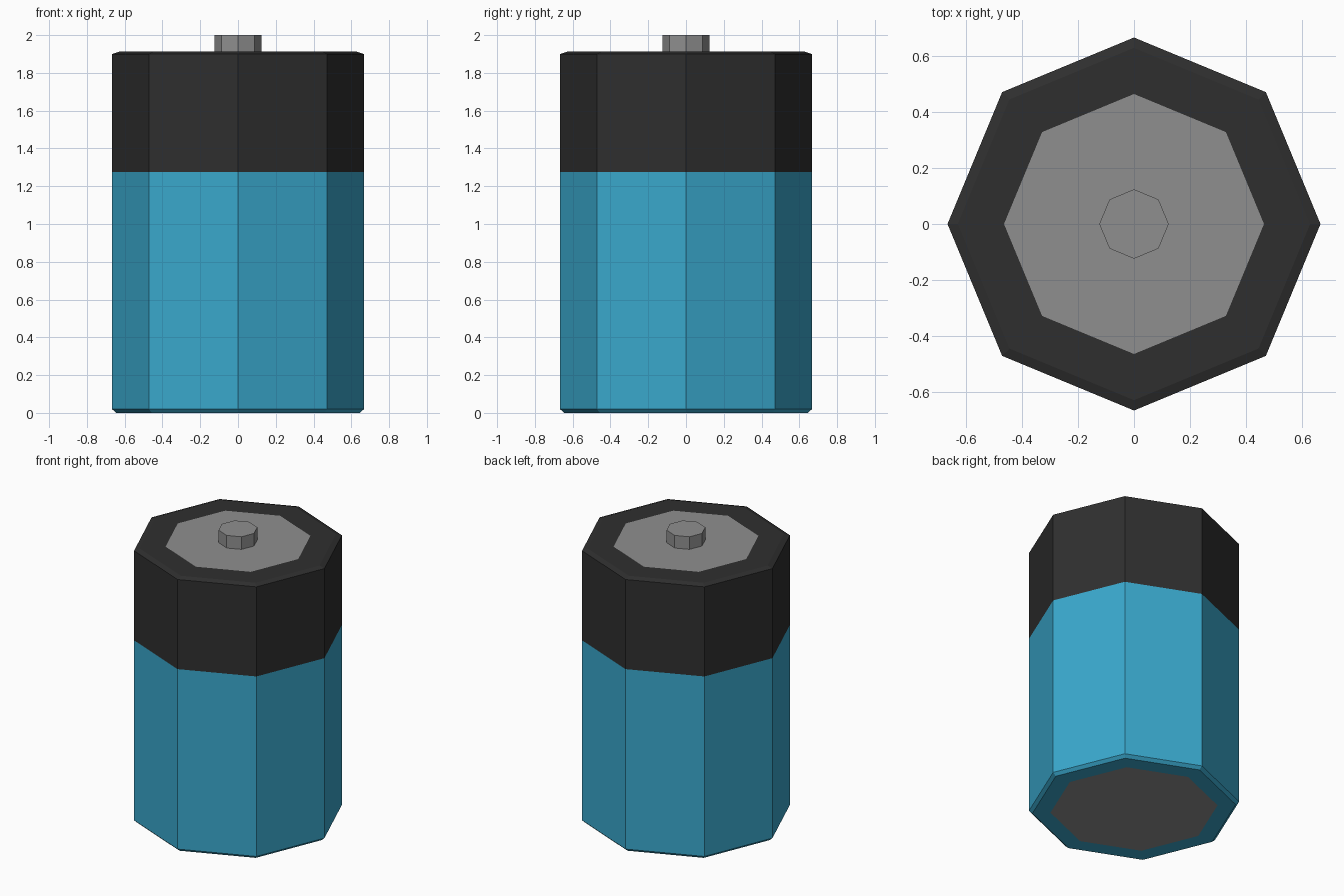
import bpy, bmesh
from math import cos, sin, tau

cube = bpy.data.objects.get("Cube")
if cube:
    bpy.data.objects.remove(cube, do_unlink=True)

SIDES = 8


def material(name, colour):
    mat = bpy.data.materials.new(name)
    mat.use_nodes = True
    mat.diffuse_color = (*colour, 1)
    mat.node_tree.nodes["Principled BSDF"].inputs["Base Color"].default_value = (*colour, 1)
    return mat


blue = material("blue wrapper", (0.042, 0.392, 0.61))
black = material("black wrapper", (0.028, 0.028, 0.028))
grey = material("grey metal", (0.275, 0.275, 0.275))


def lathe(name, profile, bands, mats):
    """Flat-faced solid from (radius, z) rings, bottom to top; bands gives each strip's material."""
    bm = bmesh.new()
    rings = [[bm.verts.new((r * cos(tau * i / SIDES), r * sin(tau * i / SIDES), z))
              for i in range(SIDES)] for r, z in profile]
    for low, high, slot in zip(rings, rings[1:], bands):
        for i in range(SIDES):
            j = (i + 1) % SIDES
            bm.faces.new((low[i], low[j], high[j], high[i])).material_index = slot
    # End caps are bare metal
    for ring in (rings[0][::-1], rings[-1]):
        bm.faces.new(ring).material_index = len(mats) - 1
    bmesh.ops.recalc_face_normals(bm, faces=bm.faces)
    mesh = bpy.data.meshes.new(name)
    bm.to_mesh(mesh)
    bm.free()
    for mat in mats:
        mesh.materials.append(mat)
    obj = bpy.data.objects.new(name, mesh)
    bpy.context.collection.objects.link(obj)
    return obj


# Battery casing: bottom rim, lower chamfer, blue wall, black wall, upper chamfer, top rim
lathe("battery_casing",
      [(0.53, 0), (0.645, 0), (0.667, 0.02), (0.667, 1.275),
       (0.667, 1.9), (0.63, 1.912), (0.465, 1.912)],
      [0, 0, 0, 1, 1, 1], [blue, black, grey])

# Raised contact on the top
lathe("top_terminal", [(0.124, 1.9), (0.124, 2)], [0], [grey])
